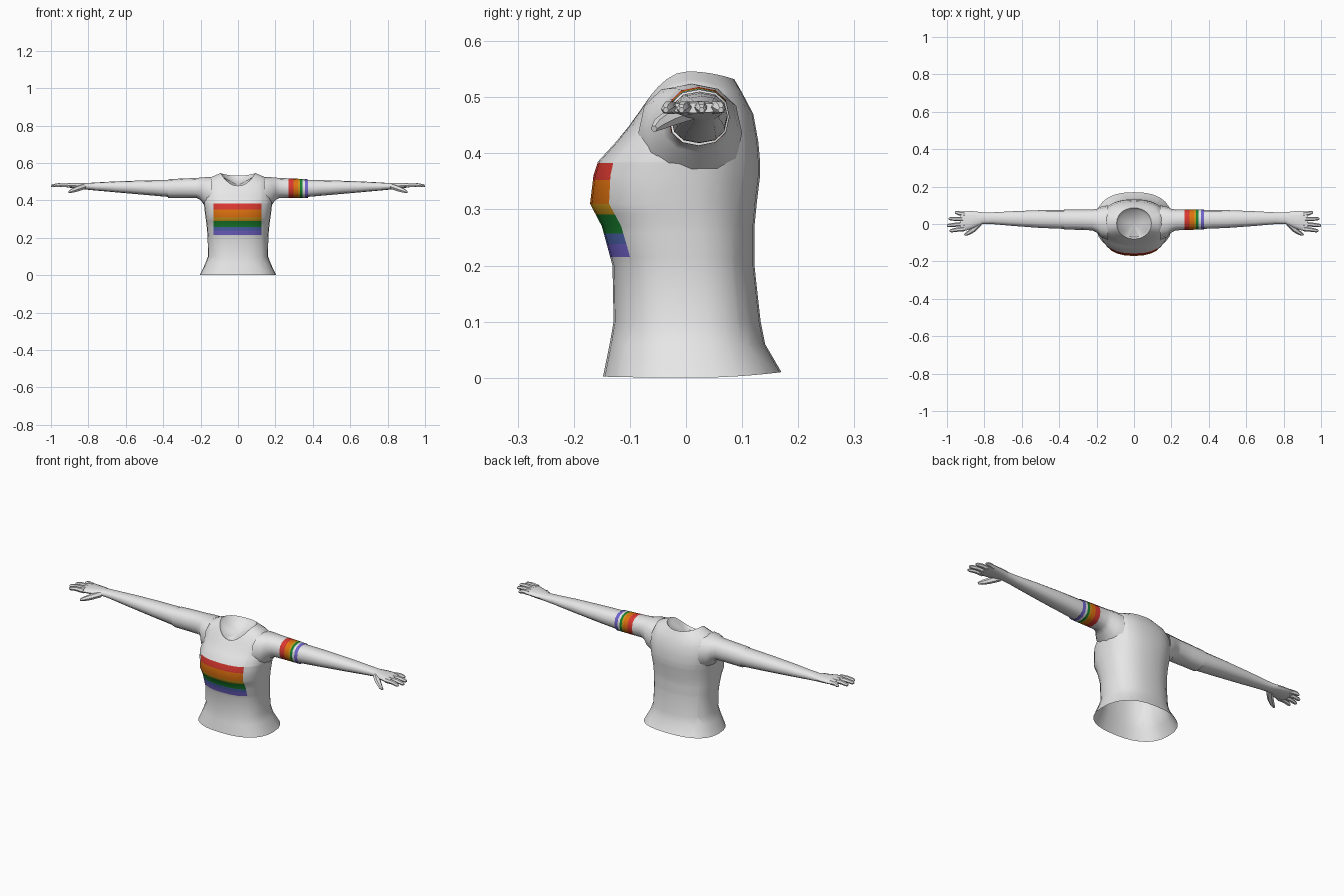
import bpy, bmesh, math
from mathutils import Vector

if "Cube" in bpy.data.objects:
    bpy.data.objects.remove(bpy.data.objects["Cube"])

COLOURS = {
    "light_grey": (0.8, 0.8, 0.8), "red": (0.70, 0.04, 0.03),
    "orange": (0.75, 0.17, 0.005), "gold": (0.60, 0.30, 0.01),
    "green": (0.01, 0.22, 0.03), "blue": (0.08, 0.14, 0.46),
    "purple": (0.17, 0.13, 0.62), "white": (0.9, 0.9, 0.9),
}
NAMES = list(COLOURS)
for n, c in COLOURS.items():
    bpy.data.materials.new(n).diffuse_color = (*c, 1)


def loft(bm, rings, cap_start=False, cap_end=False):
    """Skin a list of closed point loops."""
    loops = [[bm.verts.new(p) for p in r] for r in rings]
    n = len(loops[0])
    for a, b in zip(loops, loops[1:]):
        for i in range(n):
            j = (i + 1) % n
            bm.faces.new((a[i], a[j], b[j], b[i]))
    if cap_start:
        bm.faces.new(loops[0][::-1])
    if cap_end:
        bm.faces.new(loops[-1])
    return loops


def cut(bm, co, no):
    bmesh.ops.bisect_plane(bm, geom=bm.verts[:] + bm.edges[:] + bm.faces[:],
                           plane_co=co, plane_no=no, dist=1e-5)


def finish(bm, name, angle=50):
    bmesh.ops.recalc_face_normals(bm, faces=bm.faces[:])
    me = bpy.data.meshes.new(name)
    bm.to_mesh(me)
    bm.free()
    ob = bpy.data.objects.new(name, me)
    bpy.context.collection.objects.link(ob)
    for n in NAMES:
        me.materials.append(bpy.data.materials[n])
    bpy.ops.object.select_all(action='DESELECT')
    ob.select_set(True)
    bpy.context.view_layer.objects.active = ob
    bpy.ops.object.shade_smooth_by_angle(angle=math.radians(angle))
    return ob


def power(v, e):
    return math.copysign(abs(v) ** e, v)


def torso_ring(zf, zs, zb, hx, yf, yb, n=28, e=0.82):
    """Rounded loop with its own height at front, side and back."""
    pts = []
    for i in range(n):
        a = 2 * math.pi * i / n
        c, s = power(math.cos(a), e), power(math.sin(a), e)
        z = zs + ((zb if s > 0 else zf) - zs) * s * s
        pts.append((hx * c, (yf + yb) / 2 + (yb - yf) / 2 * s, z))
    return pts


# Torso: flared hem, waist, bust, shoulders and neckline
bm = bmesh.new()
level = [(.06, .176, -.136, .141), (.10, .161, -.129, .133), (.20, .162, -.131, .122),
         (.27, .168, -.15, .122), (.31, .174, -.171, .126), (.36, .18, -.165, .132),
         (.385, .183, -.157, .132), (.42, .182, -.125, .129)]
rings = [torso_ring(.002, .0, .01, .205, -.148, .17)]
rings += [torso_ring(z, z, z, hx, f, b) for z, hx, f, b in level]
rings += [torso_ring(.448, .475, .47, .176, -.102, .12),
          torso_ring(.465, .522, .508, .15, -.09, .10),
          torso_ring(.478, .546, .532, .093, -.08, .086, e=.95),
          torso_ring(.465, .525, .512, .08, -.07, .075, e=1)]
neck = loft(bm, rings)[-1]
mid = bm.verts.new((0, 0, .482))
for i in range(len(neck)):
    bm.faces.new((neck[i], neck[(i + 1) % len(neck)], mid))

# Chest stripes, cut into the front faces by height
chest = [(.352, .383, "red"), (.31, .352, "orange"), (.291, .31, "gold"),
         (.257, .291, "green"), (.238, .257, "blue"), (.215, .238, "purple")]
for z in [.215] + [s[1] for s in chest]:
    cut(bm, (0, 0, z), (0, 0, 1))
for x in (-.132, .126):
    cut(bm, (x, 0, 0), (1, 0, 0))
for f in bm.faces:
    p = f.calc_center_median()
    if p.y < -.02 and -.132 < p.x < .126:
        for lo, hi, col in chest:
            if lo < p.z < hi:
                f.material_index = NAMES.index(col)
finish(bm, "torso")


def limb_ring(side, x, yf, yb, zb, zt, n=12):
    """Oval cross-section of an arm at a given x."""
    return [(side * x, (yf + yb) / 2 + (yb - yf) / 2 * power(math.cos(t), .85),
             (zb + zt) / 2 + (zt - zb) / 2 * power(math.sin(t), .85))
            for t in (2 * math.pi * i / n for i in range(n))]


def tube(bm, pts, radii, n=6):
    """Closed tapered tube along a short path, for a finger."""
    pts = [Vector(p) for p in pts]
    rings = []
    for i, (p, r) in enumerate(zip(pts, radii)):
        d = (pts[min(i + 1, len(pts) - 1)] - pts[max(i - 1, 0)]).normalized()
        u = d.cross(Vector((0, 0, 1))).normalized()
        v = u.cross(d)
        rings.append([p + r * (math.cos(t) * u + math.sin(t) * v)
                      for t in (2 * math.pi * k / n for k in range(n))])
    loft(bm, rings, True, True)


SLEEVE = [(.14, -.085, .10, .348, .524), (.178, -.07, .092, .37, .524),
          (.20, -.045, .081, .402, .522), (.225, -.034, .077, .414, .52),
          (.30, -.031, .077, .414, .517), (.375, -.03, .077, .414, .513)]
ARM = [(.35, -.027, .074, .418, .51), (.375, -.026, .074, .419, .51),
       (.50, -.021, .074, .43, .507), (.65, -.010, .068, .443, .502),
       (.76, .0, .062, .453, .496), (.81, .001, .062, .458, .493),
       (.85, -.018, .068, .463, .493), (.90, -.036, .07, .468, .493),
       (.928, -.036, .066, .472, .490)]
BAND = [(.27, .298, "red"), (.298, .322, "orange"), (.322, .332, "gold"),
        (.332, .345, "green"), (.345, .357, "white"), (.357, .376, "purple")]
# Finger root y, tip x, tip y
FINGERS = [(-.026, .985, -.036), (.0, 1.0, -.008), (.026, .99, .028), (.053, .957, .062)]

for side, label in ((1, "left"), (-1, "right")):
    # Short sleeve, with a striped band on one side only
    bm = bmesh.new()
    loft(bm, [limb_ring(side, *r) for r in SLEEVE])
    if side == 1:
        for lo, hi, col in BAND:
            cut(bm, (lo, 0, 0), (1, 0, 0))
        for f in bm.faces:
            x = f.calc_center_median().x
            for lo, hi, col in BAND:
                if lo < x < hi:
                    f.material_index = NAMES.index(col)
    finish(bm, label + "_sleeve")

    # Forearm running into the palm
    bm = bmesh.new()
    loft(bm, [limb_ring(side, *r) for r in ARM], True, True)
    finish(bm, label + "_arm")

    # Fingers and thumb
    bm = bmesh.new()
    for y, tx, ty in FINGERS:
        mx = (.915 + tx) / 2
        tube(bm, [(side * .905, y, .481), (side * mx, (y + ty) / 2, .483),
                  (side * (tx - .008), ty, .479), (side * tx, ty, .477)],
             (.0125, .011, .009, .005))
    tube(bm, [(side * .825, .005, .474), (side * .86, -.03, .462),
              (side * .888, -.05, .451), (side * .905, -.057, .444)],
         (.016, .015, .011, .006))
    finish(bm, label + "_fingers")

for m in bpy.data.materials:
    if m.users and not m.is_grease_pencil:
        m.use_nodes = True
        m.node_tree.nodes["Principled BSDF"].inputs["Base Color"].default_value = m.diffuse_color
